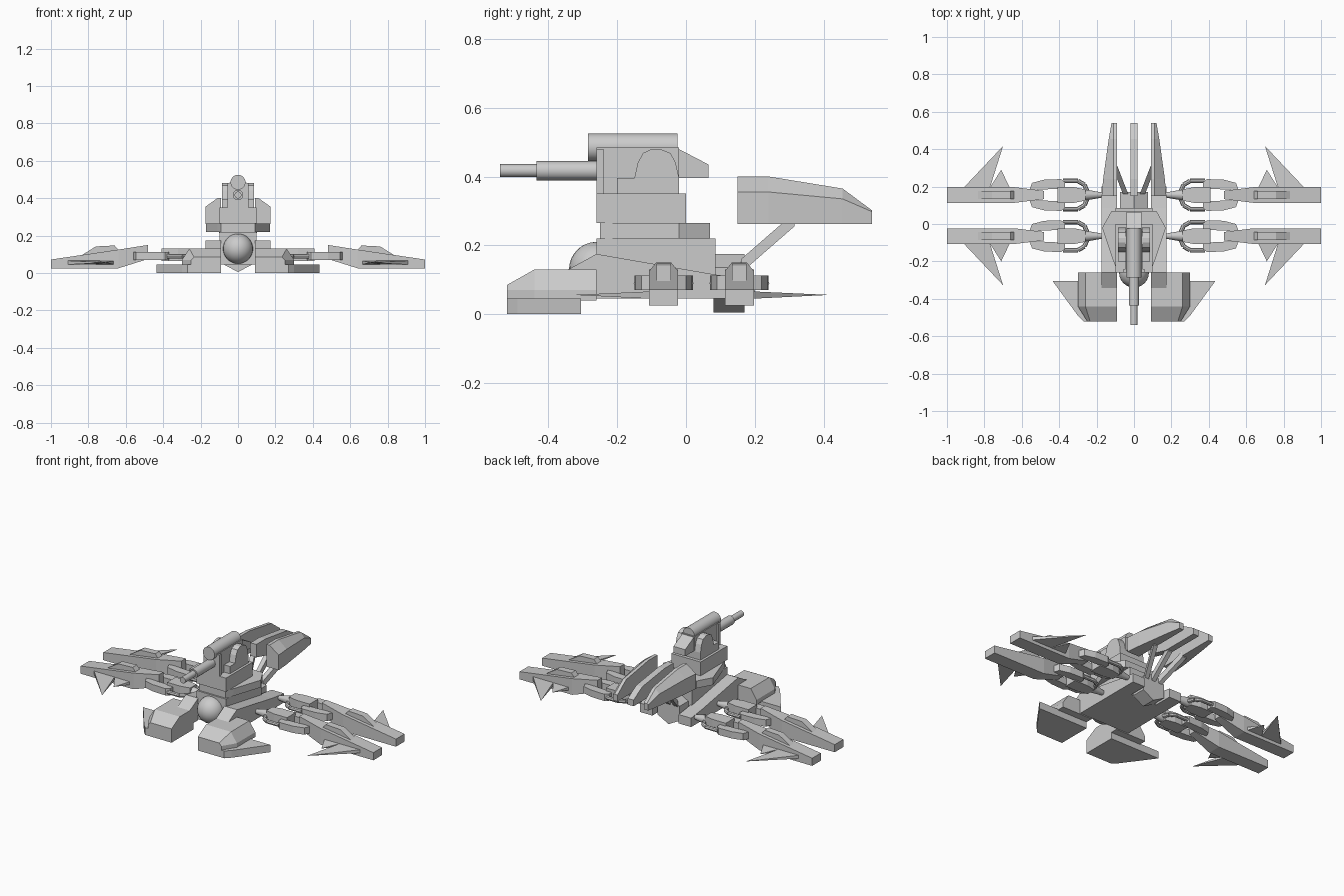
import bpy, bmesh
from mathutils import Vector, Matrix

cube = bpy.data.objects.get("Cube")
if cube:
    bpy.data.objects.remove(cube, do_unlink=True)

grey = bpy.data.materials.new("light_grey")
grey.use_nodes = True
grey.diffuse_color = (0.6, 0.6, 0.6, 1)
grey.node_tree.nodes["Principled BSDF"].inputs["Base Color"].default_value = (0.6, 0.6, 0.6, 1)


def finish(name, bm, sharp=None):
    bmesh.ops.recalc_face_normals(bm, faces=bm.faces)
    mesh = bpy.data.meshes.new(name)
    bm.to_mesh(mesh)
    bm.free()
    mesh.materials.append(grey)
    obj = bpy.data.objects.new(name, mesh)
    bpy.context.collection.objects.link(obj)
    if sharp:
        bpy.ops.object.select_all(action="DESELECT")
        obj.select_set(True)
        bpy.context.view_layer.objects.active = obj
        bpy.ops.object.shade_smooth_by_angle(angle=sharp)
    return obj


def loft(name, sections, sharp=None):
    """Skin between cross sections with equal point counts."""
    bm = bmesh.new()
    rings = [[bm.verts.new(p) for p in s] for s in sections]
    n = len(rings[0])
    for a, b in zip(rings, rings[1:]):
        for i in range(n):
            j = (i + 1) % n
            bm.faces.new((a[i], a[j], b[j], b[i]))
    bm.faces.new(rings[0])
    bm.faces.new(rings[-1])
    return finish(name, bm, sharp)


def prism(name, points, axis, lo, hi):
    """Extrude a 2D outline along one axis."""
    place = {"x": lambda u, v, t: (t, u, v),
             "y": lambda u, v, t: (u, t, v),
             "z": lambda u, v, t: (u, v, t)}[axis]
    return loft(name, [[place(u, v, t) for u, v in points] for t in (lo, hi)])


def box(name, x0, x1, y0, y1, z0, z1):
    return prism(name, [(x0, y0), (x1, y0), (x1, y1), (x0, y1)], "z", z0, z1)


def tube(name, start, end, r1, r2=None, sides=24):
    a, b = Vector(start), Vector(end)
    rot = (b - a).to_track_quat("Z", "Y").to_matrix().to_4x4()
    bm = bmesh.new()
    bmesh.ops.create_cone(bm, cap_ends=True, segments=sides, radius1=r1,
                          radius2=r1 if r2 is None else r2, depth=(b - a).length,
                          matrix=Matrix.Translation((a + b) / 2) @ rot)
    return finish(name, bm, 0.6)


def mirrored(obj):
    mod = obj.modifiers.new("mirror", "MIRROR")
    mod.use_axis[0] = True
    return obj


# Central hull, nose ball and rear hexagonal block
box("hull", -0.1, 0.1, -0.26, 0.085, 0.045, 0.22)
bm = bmesh.new()
bmesh.ops.create_uvsphere(bm, u_segments=24, v_segments=16, radius=0.08,
                          matrix=Matrix.Translation((0, -0.26, 0.13)))
finish("nose_ball", bm, 0.6)
prism("rear_block", [(0, 0.005), (0.075, 0.045), (0.075, 0.135),
                     (0, 0.175), (-0.075, 0.135), (-0.075, 0.045)], "y", 0.08, 0.17)

# Side rails and front pods
mirrored(prism("side_rail", [(-0.36, 0.045), (-0.36, 0.12), (-0.26, 0.175),
                             (0.085, 0.115), (0.2, 0.1), (0.2, 0.045)], "x", 0.09, 0.175))
pod = [(-0.26, 0.3, 0.26, 0.13), (-0.44, 0.3, 0.26, 0.13), (-0.52, 0.25, 0.235, 0.085)]
mirrored(loft("front_pod", [[(0.09, y, 0.04), (low, y, 0.04), (low, y, 0.07),
                             (top, y, z), (0.09, y, z)] for y, low, top, z in pod]))
mirrored(prism("pod_fin", [(0.09, -0.52), (0.27, -0.52), (0.3, -0.49), (0.435, -0.305),
                           (0.09, -0.305)], "z", 0, 0.045))

# Turret
half = [(0.09, -0.25), (0.11, -0.2), (0.17, -0.02), (0.12, 0.07)]
prism("turret_base", half + [(-x, y) for x, y in reversed(half)], "z", 0.22, 0.265)
box("turret_lower", -0.1, 0.1, -0.26, 0.0, 0.265, 0.35)
box("turret_step", -0.085, 0.085, -0.2, -0.02, 0.35, 0.395)
box("turret_body", -0.045, 0.045, -0.26, -0.02, 0.35, 0.485)
box("mantlet", -0.055, 0.055, -0.26, -0.24, 0.35, 0.48)
prism("turret_tail", [(-0.03, 0.395), (0.065, 0.395), (0.065, 0.435), (-0.025, 0.482)],
      "x", -0.04, 0.04)
mirrored(prism("turret_cheek", [(-0.15, 0.395), (-0.14, 0.44), (-0.125, 0.468), (-0.1, 0.48),
                                (-0.075, 0.48), (-0.045, 0.468), (-0.03, 0.44),
                                (-0.02, 0.395)], "x", 0.04, 0.085))
tube("top_cylinder", (0, -0.285, 0.485), (0, -0.025, 0.485), 0.04)
tube("gun_sleeve", (0, -0.435, 0.417), (0, -0.24, 0.417), 0.028, sides=12)
tube("gun_barrel", (0, -0.54, 0.417), (0, -0.43, 0.417), 0.019, sides=12)

# Swept tail fins: y, outer x, shoulder z, ridge z
stations = [(0.15, 0.173, 0.355, 0.4), (0.24, 0.165, 0.355, 0.4),
            (0.455, 0.135, 0.335, 0.365), (0.54, 0.12, 0.298, 0.302)]
mirrored(loft("tail_fin", [[(0.09, y, 0.262), (x, y, 0.262), (x, y, sh),
                            (0.11, y, top), (0.09, y, top)] for y, x, sh, top in stations]))
prism("centre_fin", [(0.15, 0.3), (0.15, 0.38), (0.24, 0.38), (0.455, 0.35),
                     (0.54, 0.3), (0.54, 0.262), (0.3, 0.262)], "x", -0.02, 0.02)


def strut(name, x0, x1):
    path = [(x0, 0.16, 0.14), (x1, 0.315, 0.275)]
    return loft(name, [[(x - 0.014, y, z - 0.02), (x + 0.014, y, z - 0.02),
                        (x + 0.014, y, z + 0.02), (x - 0.014, y, z + 0.02)]
                       for x, y, z in path])


mirrored(strut("outer_strut", 0.045, 0.105))
strut("centre_strut", 0, 0)


# Weapon arms: the same assembly twice per side, blades pointing outward
def arm(prefix, cy, way):
    def part(obj):
        mirrored(obj)

    def name(text):
        return prefix + "_" + text

    # Long tapering end and its raised ridge
    ends = [(0.48, 0.022, 0.075, 0.15), (0.64, 0.042, 0.025, 0.125), (1.0, 0.042, 0.025, 0.072)]
    part(loft(name("arm_end"), [[(x, cy - w, lo), (x, cy + w, lo), (x, cy + w, hi),
                                 (x, cy - w, hi)] for x, w, lo, hi in ends]))
    part(prism(name("ridge"), [(0.62, 0.1), (0.66, 0.147), (0.76, 0.142), (0.86, 0.08)],
               "y", cy - 0.021, cy + 0.021))
    # Hub and cone that join the arm to the hull
    part(prism(name("hub"), [(0.26, cy - 0.03), (0.32, cy - 0.042), (0.41, cy - 0.042),
                             (0.41, cy + 0.042), (0.32, cy + 0.042), (0.26, cy + 0.03)],
               "z", 0.065, 0.13))
    part(tube(name("cone"), (0.16, cy, 0.09), (0.265, cy, 0.095), 0.012, 0.03, 12))
    # Pair of prongs and thin hooks
    for side, s in (("front", -1), ("rear", 1)):
        part(prism(name(side + "_prong"),
                   [(0.37, cy + s * 0.035), (0.56, cy + s * 0.026), (0.545, cy + s * 0.065),
                    (0.48, cy + s * 0.082), (0.39, cy + s * 0.085), (0.37, cy + s * 0.07)],
                   "z", 0.07, 0.112))
        hook = [(0.38, 0.075), (0.3, 0.075), (0.265, 0.055), (0.25, 0.02)]
        for i, (a, b) in enumerate(zip(hook, hook[1:])):
            part(tube(f"{prefix}_{side}_hook_{i + 1}", (a[0], cy + s * a[1], 0.09),
                      (b[0], cy + s * b[1], 0.09), 0.012, sides=8))
    # Thin blades tapering to a point
    for label, tri in (("blade", [(0.91, 0.04), (0.77, 0.04), (0.7, 0.262)]),
                       ("small_blade", [(0.77, 0.04), (0.66, 0.03), (0.71, 0.135)])):
        base, tip = tri[:2], tri[2]
        bm = bmesh.new()
        a, b = [[bm.verts.new((x, cy + way * y, z)) for z in (0.045, 0.066)] for x, y in base]
        t = bm.verts.new((tip[0], cy + way * tip[1], 0.056))
        for f in ((a[0], b[0], t), (a[1], b[1], t), (a[0], a[1], t),
                  (b[0], b[1], t), (a[0], a[1], b[1], b[0])):
            bm.faces.new(f)
        part(finish(name(label), bm))


arm("front", -0.065, -1)
arm("rear", 0.155, 1)
